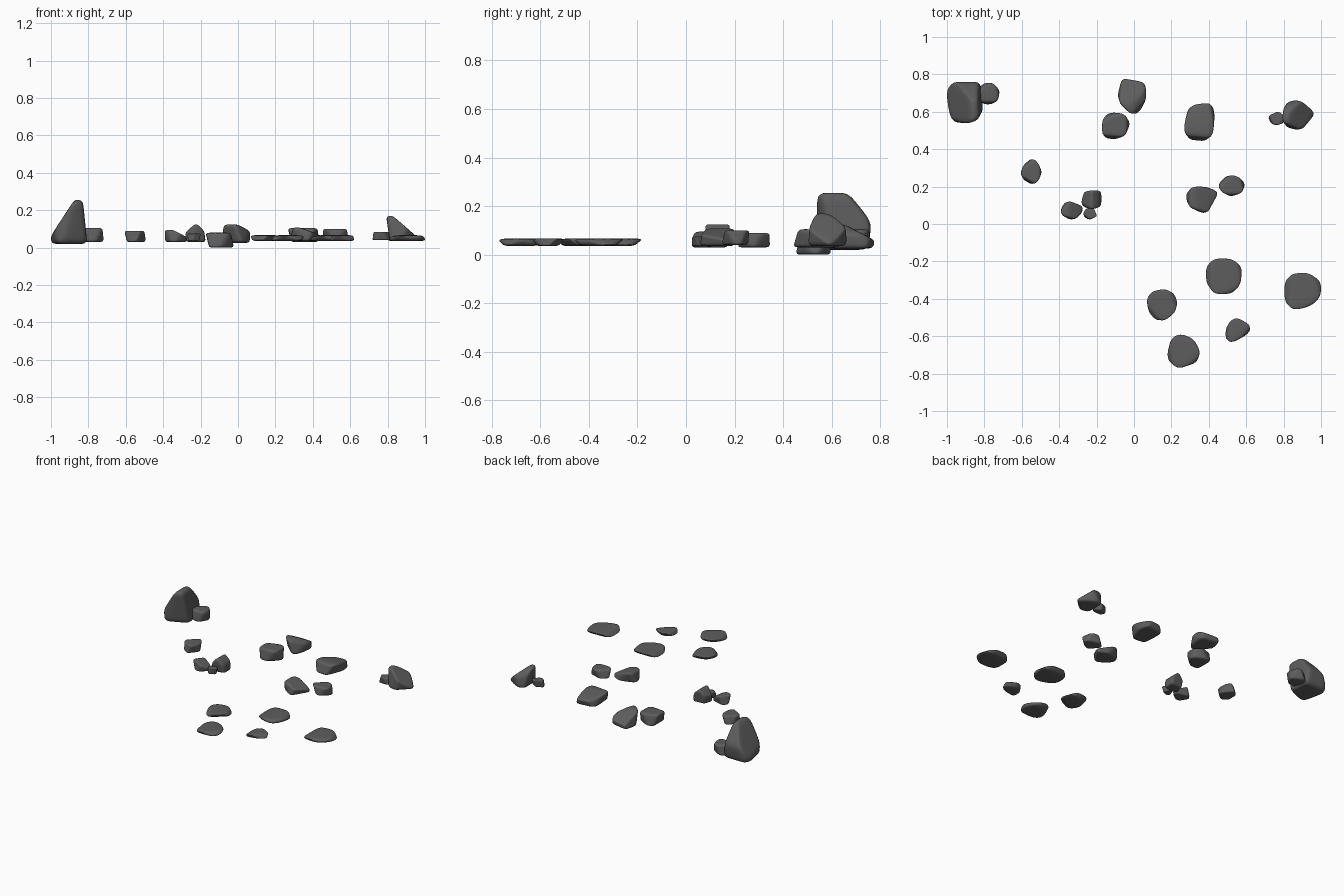
import bpy
import bmesh
from math import radians, cos, sin
from mathutils import Vector

cube = bpy.data.objects.get("Cube")
if cube:
    bpy.data.objects.remove(cube, do_unlink=True)

# One dark stone colour for every rock
stone = bpy.data.materials.new("dark grey stone")
stone.use_nodes = True
stone_colour = (0.11, 0.11, 0.11, 1)
stone.diffuse_color = stone_colour
shader = stone.node_tree.nodes["Principled BSDF"]
shader.inputs["Base Color"].default_value = stone_colour
shader.inputs["Roughness"].default_value = 0.9


def facet(azimuth, elevation, distance):
    """Plane that cuts the rock, given by its outward normal and distance."""
    a, e = radians(azimuth), radians(elevation)
    return Vector((cos(a) * cos(e), sin(a) * cos(e), sin(e))) / distance


def rock(name, x, y, z, sides, cuts=(), sharpness=8, tilt=8):
    """Softly rounded stone filling the x, y and z ranges.
    sides: compass angles of the side faces; cuts: extra sloping faces."""
    planes = [facet(0, 90, 1), facet(0, -90, 1)]
    for i, angle in enumerate(sides):
        planes.append(facet(angle, tilt if i % 2 else -tilt, 1))
    planes += [facet(*cut) for cut in cuts]

    bm = bmesh.new()
    bmesh.ops.create_icosphere(bm, subdivisions=5, radius=1)
    for v in bm.verts:
        direction = v.co.normalized()
        total = sum(max(0, direction.dot(p)) ** sharpness for p in planes)
        v.co = direction * total ** (-1 / sharpness)

    # Fit the shape to its ranges
    for axis, (low, high) in enumerate((x, y, z)):
        values = [v.co[axis] for v in bm.verts]
        start, span = min(values), max(values) - min(values)
        for v in bm.verts:
            v.co[axis] = low + (v.co[axis] - start) / span * (high - low)
    centre = Vector([sum(r) / 2 for r in (x, y, z)])
    bmesh.ops.translate(bm, verts=bm.verts, vec=-centre)
    for f in bm.faces:
        f.smooth = True

    mesh = bpy.data.meshes.new(name)
    bm.to_mesh(mesh)
    bm.free()
    mesh.materials.append(stone)
    obj = bpy.data.objects.new(name, mesh)
    obj.location = centre
    bpy.context.collection.objects.link(obj)


def slab(name, x, y, sides):
    """Thin, nearly flat stepping stone."""
    rock(name, x, y, (0.035, 0.067), sides, sharpness=5, tilt=12)


# Tall boulder at the back right, with its small companion
rock("tall_boulder", x=(-1, -0.81), y=(0.54, 0.76), z=(0.02, 0.255),
     sides=(90, 5, -70, -115, 195, 150),
     cuts=[(180, 40, 0.33), (90, 40, 0.75)], sharpness=9)
rock("tall_boulder_companion", x=(-0.84, -0.72), y=(0.64, 0.755), z=(0.03, 0.105),
     sides=(60, 130, 200, 270, 330, 10), sharpness=7)

# Leaning boulder at the back left, with its small companion
rock("leaning_boulder", x=(0.795, 0.96), y=(0.505, 0.66), z=(0.035, 0.17),
     sides=(60, 35, -45, -105, 180, 110), cuts=[(0, 47, 0.28), (90, 50, 0.8)])
rock("leaning_boulder_companion", x=(0.72, 0.81), y=(0.53, 0.6), z=(0.04, 0.085),
     sides=(45, -30, 120, 200, -90))

# Rocks along the back
rock("back_rock_low", x=(-0.17, -0.025), y=(0.455, 0.595), z=(0, 0.08),
     sides=(60, 0, -45, -95, 180, 110))
rock("back_rock_wedge", x=(-0.085, 0.065), y=(0.59, 0.775), z=(0.025, 0.125),
     sides=(80, 20, -10, -45, -130, 165), cuts=[(90, 50, 0.45), (0, 50, 0.8)])
rock("back_rock_long", x=(0.27, 0.43), y=(0.445, 0.645), z=(0.03, 0.105),
     sides=(95, 15, -25, -95, 185, 145), cuts=[(90, 60, 0.75)])

# Rocks in the middle
rock("middle_rock_single", x=(-0.605, -0.495), y=(0.215, 0.345), z=(0.03, 0.09),
     sides=(40, 0, -40, -120, 180, 130))
rock("cluster_rock_right", x=(-0.39, -0.275), y=(0.025, 0.12), z=(0.03, 0.095),
     sides=(70, 0, -45, -105, 205, 150), cuts=[(0, 50, 0.6)])
rock("cluster_rock_left", x=(-0.28, -0.175), y=(0.08, 0.18), z=(0.03, 0.125),
     sides=(95, 0, -80, -130, 165), cuts=[(180, 50, 0.7), (0, 50, 0.8)])
rock("cluster_pebble", x=(-0.27, -0.2), y=(0.025, 0.085), z=(0.035, 0.075),
     sides=(20, 90, 160, 230, 300))
rock("middle_rock_wedge", x=(0.28, 0.445), y=(0.06, 0.2), z=(0.035, 0.108),
     sides=(110, 65, -30, -100, -130, 180), cuts=[(0, 55, 0.6)])
rock("middle_rock_left", x=(0.455, 0.59), y=(0.15, 0.26), z=(0.04, 0.1),
     sides=(70, 10, -45, -90, -145, 140))

# Flat stepping stones at the front
slab("slab_right", x=(0.07, 0.23), y=(-0.515, -0.35), sides=(100, 20, -50, -140, 160))
slab("slab_middle", x=(0.385, 0.575), y=(-0.375, -0.185),
     sides=(90, 15, -25, -65, -110, 180))
slab("slab_left", x=(0.805, 1), y=(-0.455, -0.262), sides=(92, 20, -35, -60, -95, 180))
slab("slab_small", x=(0.49, 0.62), y=(-0.63, -0.505), sides=(60, -40, -80, 180, 120))
slab("slab_front", x=(0.18, 0.35), y=(-0.768, -0.592),
     sides=(90, 45, 10, -50, -92, 195, 140))
